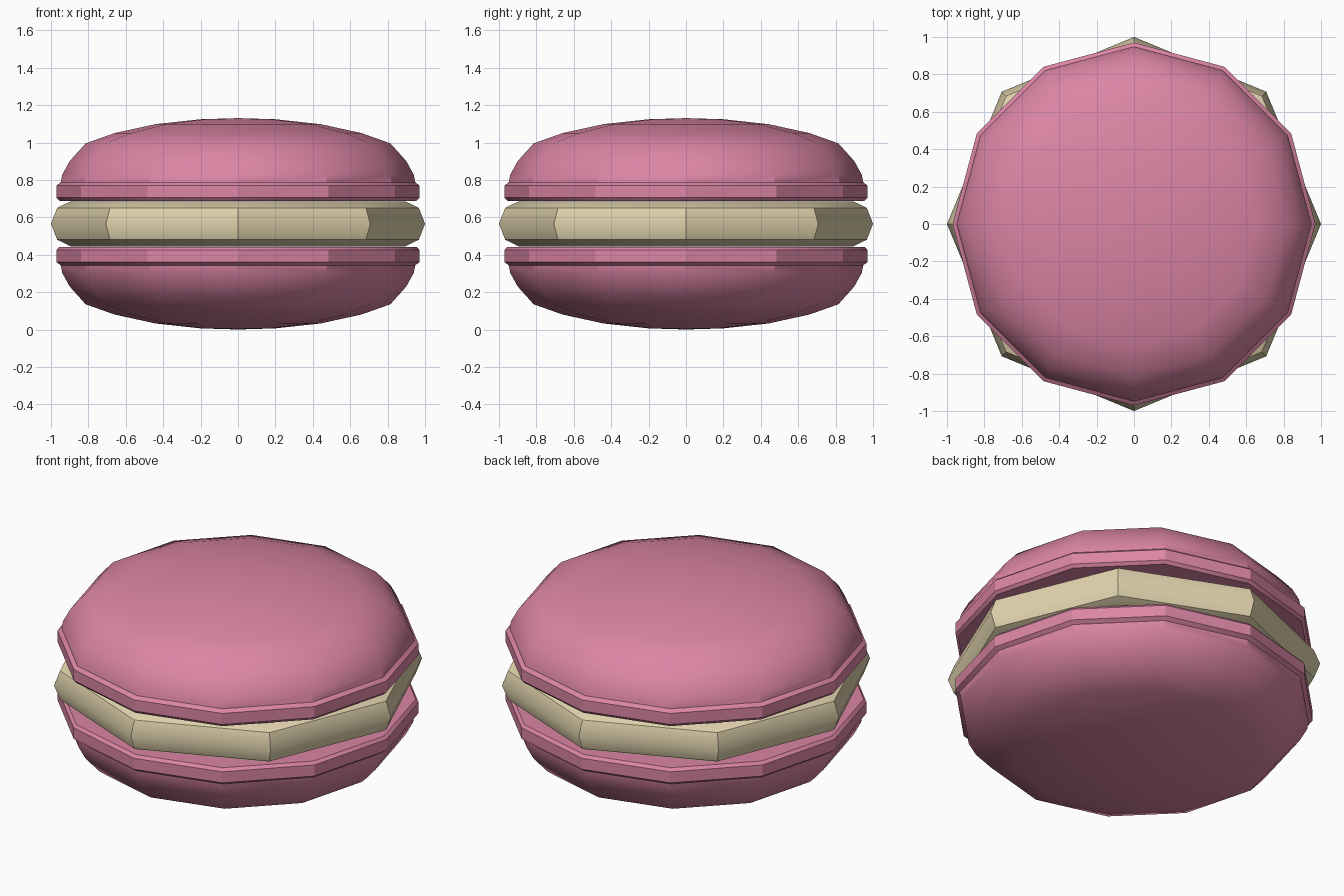
import bpy, bmesh, math

if "Cube" in bpy.data.objects:
    bpy.data.objects.remove(bpy.data.objects["Cube"])

MID = 0.566  # height of the symmetry plane


def material(name, rgb):
    m = bpy.data.materials.new(name)
    m.diffuse_color = (*rgb, 1)
    m.use_nodes = True
    m.node_tree.nodes["Principled BSDF"].inputs["Base Color"].default_value = m.diffuse_color
    return m


def lathe(name, profile, sides, mat, smooth_deg):
    """Spin a closed (radius, z) profile; ends on the axis are merged."""
    bm = bmesh.new()
    vs = [bm.verts.new((r, 0, z)) for r, z in profile]
    es = [bm.edges.new(p) for p in zip(vs, vs[1:])]
    bmesh.ops.spin(bm, geom=vs + es, axis=(0, 0, 1), cent=(0, 0, 0),
                   angle=2 * math.pi, steps=sides)
    bmesh.ops.remove_doubles(bm, verts=bm.verts[:], dist=0.0005)
    bmesh.ops.recalc_face_normals(bm, faces=bm.faces[:])
    me = bpy.data.meshes.new(name)
    bm.to_mesh(me)
    bm.free()
    ob = bpy.data.objects.new(name, me)
    bpy.context.collection.objects.link(ob)
    me.materials.append(mat)
    bpy.ops.object.select_all(action='DESELECT')
    ob.select_set(True)
    bpy.context.view_layer.objects.active = ob
    bpy.ops.object.shade_smooth_by_angle(angle=math.radians(smooth_deg))
    return ob


pink = material("pink_shell", (0.71, 0.235, 0.375))
cream = material("cream_filling", (0.75, 0.65, 0.42))

# shell profile: height above the symmetry plane, flat inside, rim, dome
shell = [(0, 0.123), (0.955, 0.123), (0.97, 0.14), (0.97, 0.205), (0.948, 0.222),
         (0.94, 0.262), (0.90, 0.335), (0.815, 0.43), (0.66, 0.485),
         (0.44, 0.533), (0.20, 0.559), (0, 0.565)]
for name, s in (("top_shell", 1), ("bottom_shell", -1)):
    lathe(name, [(r, MID + s * h) for r, h in shell], 12, pink, 29)

# eight-sided cream filling, bulging to a ridge in the middle
half = [(0, 0.12), (0.895, 0.12), (0.967, 0.085), (1.0, 0)]
filling = half + [(r, -h) for r, h in reversed(half[:-1])]
lathe("filling", [(r, MID + h) for r, h in filling], 8, cream, 40)
